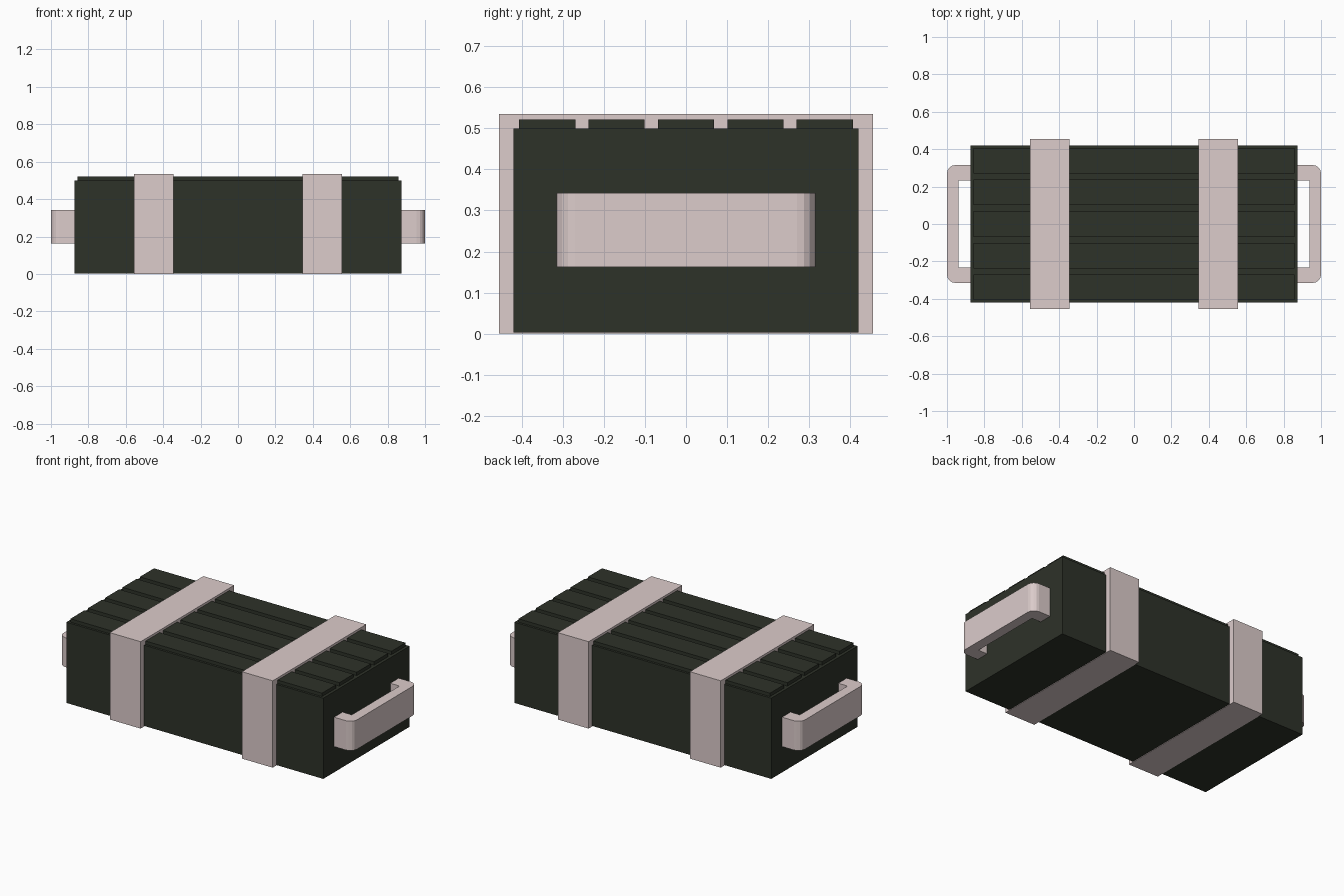
import bpy, bmesh, math

if "Cube" in bpy.data.objects:
    bpy.data.objects.remove(bpy.data.objects["Cube"])


def material(name, color):
    m = bpy.data.materials.new(name)
    m.diffuse_color = color
    m.use_nodes = True
    m.node_tree.nodes["Principled BSDF"].inputs["Base Color"].default_value = m.diffuse_color
    return m


DARK = material("dark_green_paint", (0.027, 0.032, 0.022, 1))
PALE = material("pale_metal", (0.716, 0.604, 0.597, 1))


def add_object(name, bm, mat):
    bmesh.ops.recalc_face_normals(bm, faces=bm.faces)
    mesh = bpy.data.meshes.new(name)
    bm.to_mesh(mesh)
    bm.free()
    mesh.materials.append(mat)
    ob = bpy.data.objects.new(name, mesh)
    bpy.context.collection.objects.link(ob)
    return ob


def box(name, lo, hi, mat):
    bm = bmesh.new()
    bmesh.ops.create_cube(bm, size=1)
    for v in bm.verts:
        v.co = [(a + b) / 2 + c * (b - a) for a, b, c in zip(lo, hi, v.co)]
    return add_object(name, bm, mat)


def mirror_x(ob):
    ob.modifiers.new("mirror", 'MIRROR').use_axis = (True, False, False)


def corner(cx, cy, r, start, steps=4):
    angles = [math.radians(start + 90 * i / steps) for i in range(steps + 1)]
    return [(cx + r * math.cos(a), cy + r * math.sin(a)) for a in angles]


# Crate body
box("crate_body", (-0.875, -0.42, 0.003), (0.875, 0.42, 0.50), DARK)

# Five raised slats on the lid
for i in range(5):
    y = (i - 2) * 0.169
    box(f"lid_slat_{i + 1}", (-0.857, y - 0.0685, 0.49),
        (0.857, y + 0.0685, 0.521), DARK)

# Two straps wrapped around the crate
mirror_x(box("straps", (0.345, -0.455, 0), (0.555, 0.455, 0.535), PALE))

# End handles: U-shaped outline with rounded outer corners, extruded upwards
R = 0.045
outline = [(0.87, -0.315)]
outline += corner(1 - R, -0.315 + R, R, -90)
outline += corner(1 - R, 0.315 - R, R, 0)
outline += [(0.87, 0.315), (0.87, 0.232), (0.938, 0.232),
            (0.938, -0.232), (0.87, -0.232)]
bm = bmesh.new()
face = bm.faces.new([bm.verts.new((x, y, 0.162)) for x, y in outline])
ext = bmesh.ops.extrude_face_region(bm, geom=[face], use_keep_orig=True)
verts = [g for g in ext["geom"] if isinstance(g, bmesh.types.BMVert)]
bmesh.ops.translate(bm, verts=verts, vec=(0, 0, 0.181))
mirror_x(add_object("end_handles", bm, PALE))
